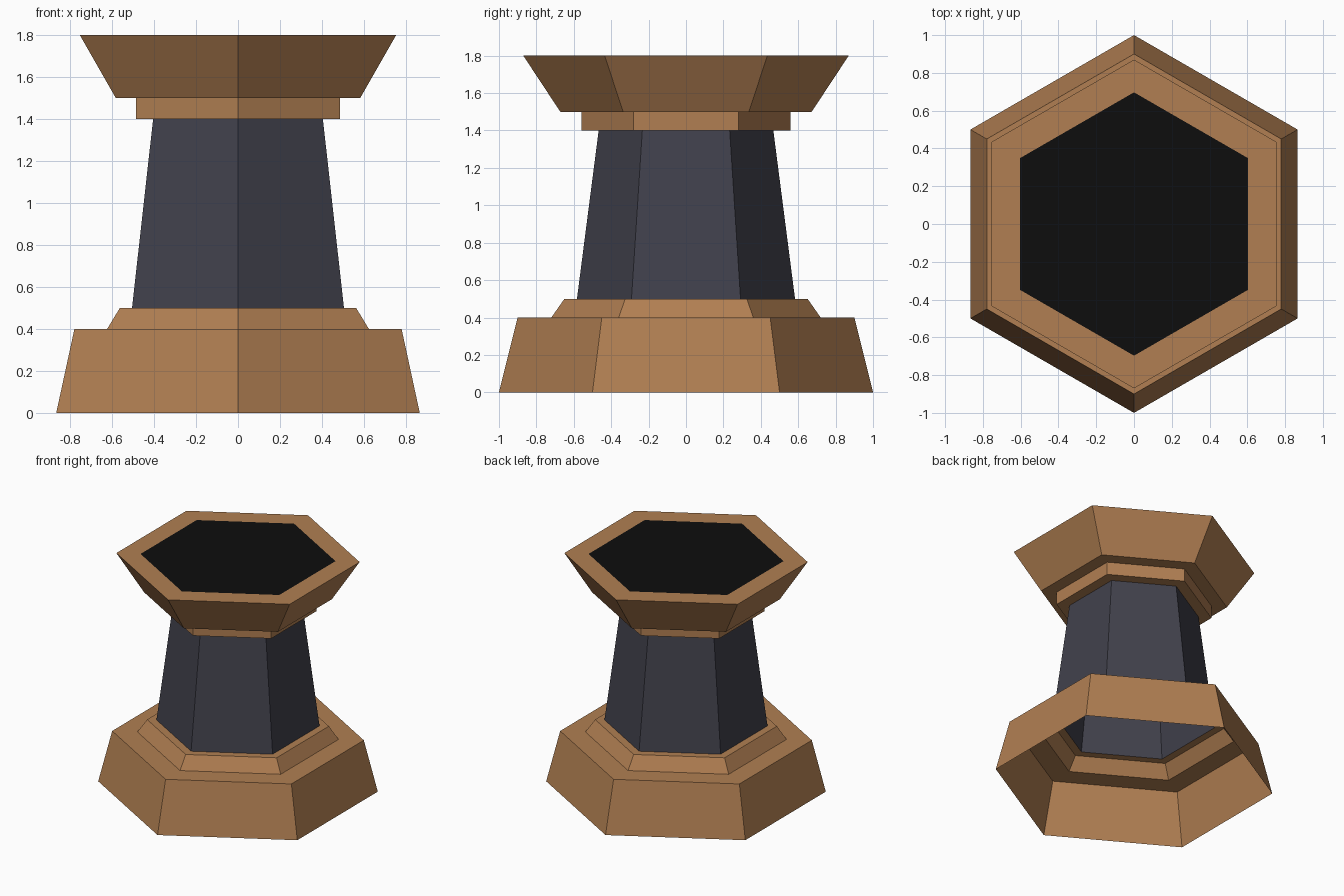
import bpy, bmesh, math

if "Cube" in bpy.data.objects:
    bpy.data.objects.remove(bpy.data.objects["Cube"])

def material(name, srgb):
    m = bpy.data.materials.new(name)
    lin = [((c / 255 + 0.055) / 1.055) ** 2.4 if c > 10 else c / 255 / 12.92 for c in srgb]
    m.diffuse_color = (*lin, 1)
    m.use_nodes = True
    m.node_tree.nodes["Principled BSDF"].inputs["Base Color"].default_value = m.diffuse_color
    return m

wood = material("warm_wood", (177, 127, 82))
slate = material("dark_slate", (65, 65, 76))
black = material("black", (13, 13, 13))

def hex_shell(name, profile, mat, cap=False):
    """Six-sided open shell swept through (radius, height) points, corners on +-y."""
    bm = bmesh.new()
    rings = []
    for r, z in profile:
        angles = [math.radians(30 + 60 * i) for i in range(6)]
        rings.append([bm.verts.new((r * math.cos(a), r * math.sin(a), z)) for a in angles])
    for lo, hi in zip(rings, rings[1:]):
        for i in range(6):
            j = (i + 1) % 6
            bm.faces.new((lo[i], lo[j], hi[j], hi[i]))
    if cap:
        bm.faces.new(rings[-1])
    me = bpy.data.meshes.new(name)
    bm.to_mesh(me)
    bm.free()
    me.materials.append(mat)
    ob = bpy.data.objects.new(name, me)
    bpy.context.collection.objects.link(ob)
    return ob

# Stepped foot, open underneath
hex_shell("foot", [(1, 0), (0.9, 0.4), (0.72, 0.4), (0.65, 0.5), (0.583, 0.5)], wood)

# Tapered hollow column
hex_shell("column", [(0.583, 0.5), (0.467, 1.4)], slate)

# Collar and flared head, with the dark panel as the innermost top face
head = hex_shell("head", [(0.467, 1.4), (0.56, 1.4), (0.56, 1.5), (0.672, 1.5),
                          (0.87, 1.8), (0.697, 1.8)], wood, cap=True)
head.data.materials.append(black)
head.data.polygons[-1].material_index = 1
